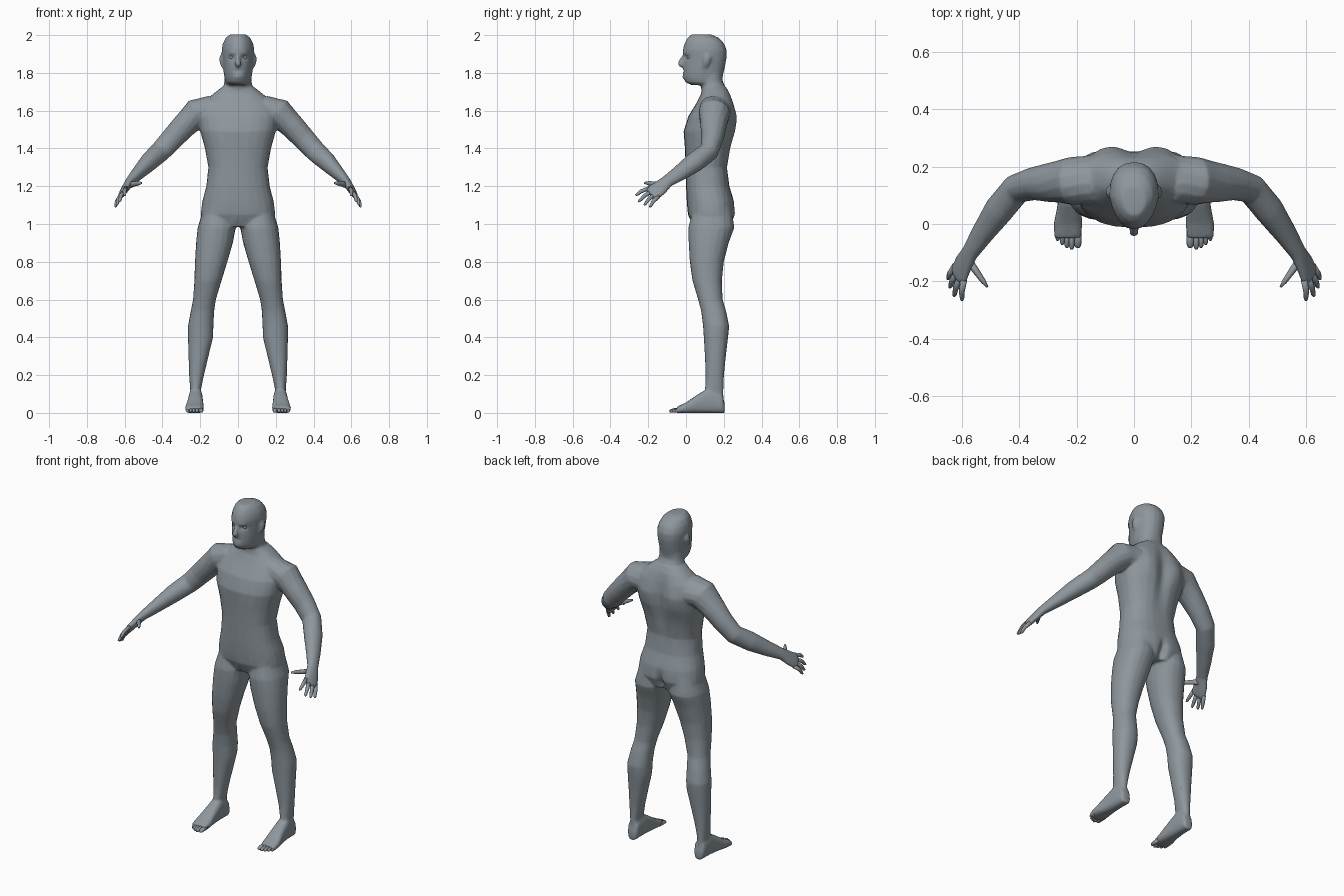
import bpy, bmesh, math
from mathutils import Vector

skin = bpy.data.materials.new("slate_grey")
skin.diffuse_color = (0.27, 0.31, 0.34, 1)
SPREAD = Vector((0.41, 0.69, -0.60))   # direction across the hand


def curve(a, p):
    """Point on a rounded-square outline; p = 2 is a circle."""
    c, s = math.cos(a), math.sin(a)
    return (math.copysign(abs(c) ** (2 / p), c), math.copysign(abs(s) ** (2 / p), s))


def loft(bm, rings):
    """Closed skin over a list of point rings."""
    vs = [[bm.verts.new(p) for p in r] for r in rings]
    n = len(vs[0])
    for a, b in zip(vs, vs[1:]):
        for i in range(n):
            bm.faces.new((a[i], a[(i + 1) % n], b[(i + 1) % n], b[i]))
    bm.faces.new(vs[0])
    bm.faces.new(vs[-1])


def stack(bm, rows, p=2.2, n=20, egg=0.0, s=1):
    """Horizontal sections: z, x min, x max, y front, y back."""
    rings = []
    for z, x0, x1, y0, y1 in rows:
        ring = []
        for i in range(n):
            cx, cy = curve(2 * math.pi * i / n, p)
            w = (x1 - x0) / 2 * (1 - egg * max(0, -cy))
            ring.append((s * ((x0 + x1) / 2 + cx * w), (y0 + y1) / 2 + cy * (y1 - y0) / 2, z))
        rings.append(ring)
    loft(bm, rings)


def tube(bm, rows, s=1, n=14, ref=SPREAD):
    """Limb along a path: x, y, z, radius along ref, radius across."""
    pts = [Vector(r[:3]) for r in rows]
    rings = []
    for i, r in enumerate(rows):
        t = (pts[min(i + 1, len(pts) - 1)] - pts[max(i - 1, 0)]).normalized()
        u = (ref - t * ref.dot(t)).normalized()
        v = t.cross(u)
        ring = []
        for k in range(n):
            a = 2 * math.pi * k / n
            q = pts[i] + u * math.cos(a) * r[3] + v * math.sin(a) * r[4]
            ring.append((s * q.x, q.y, q.z))
        rings.append(ring)
    loft(bm, rings)


def finish(bm, name):
    bmesh.ops.recalc_face_normals(bm, faces=bm.faces)
    me = bpy.data.meshes.new(name)
    bm.to_mesh(me)
    bm.free()
    ob = bpy.data.objects.new(name, me)
    bpy.context.collection.objects.link(ob)
    me.materials.append(skin)
    me.shade_smooth()
    return ob


body = bmesh.new()

# torso
torso = [(.985, .14, .04, .235), (1.05, .198, .01, .262), (1.12, .189, .004, .255),
         (1.2, .168, .0, .23), (1.3, .157, -.002, .22), (1.4, .175, -.006, .238),
         (1.49, .2, -.013, .26), (1.57, .213, .012, .265), (1.64, .19, .055, .252),
         (1.69, .13, .08, .235), (1.725, .085, .085, .215)]
stack(body, [(z, -w, w, a, b) for z, w, a, b in torso], p=2.4, n=24)

# neck and head
stack(body, [(1.62, -.09, .09, .09, .23), (1.7, -.08, .08, .085, .222),
             (1.76, -.072, .072, .07, .194), (1.8, -.07, .07, .07, .195)])
head = [(1.735, .05, .03, .17), (1.75, .067, -.003, .19), (1.78, .073, -.016, .195),
        (1.83, .08, -.016, .206), (1.88, .084, -.012, .215), (1.92, .087, -.018, .216),
        (1.955, .081, -.008, .202), (1.985, .066, .008, .175), (2.004, .042, .03, .13)]
stack(body, [(z, -w, w, a, b) for z, w, a, b in head], p=2.3, egg=.22)

# nose
tube(body, [(0, -.005, 1.895, .008, .01), (0, -.02, 1.87, .011, .014),
            (0, -.03, 1.846, .017, .015), (0, -.022, 1.835, .014, .01)],
     ref=Vector((1, 0, 0)))

for s in (-1, 1):
    # legs
    stack(body, [(1.09, .03, .18, .04, .24), (.98, .012, .214, .012, .256),
                 (.9, .027, .222, .014, .226), (.8, .056, .228, .02, .2),
                 (.7, .087, .231, .034, .19), (.6, .117, .238, .064, .194),
                 (.54, .126, .25, .08, .212), (.46, .13, .265, .09, .229),
                 (.4, .132, .265, .094, .223), (.3, .156, .262, .1, .211),
                 (.2, .18, .259, .104, .201), (.12, .197, .253, .1, .198),
                 (.04, .195, .252, .08, .2)], s=s)
    # feet, as upright sections running from heel to ball
    rings = []
    for y, x, w, h in [(.204, .223, .022, .05), (.19, .223, .034, .1), (.12, .224, .037, .13),
                       (.06, .226, .042, .095), (0, .23, .05, .053), (-.05, .232, .047, .03)]:
        pts = [curve(2 * math.pi * i / 16, 2.8) for i in range(16)]
        rings.append([(s * (x + a * w), y, h / 2 + b * (h / 2 + .002)) for a, b in pts])
    loft(body, rings)
    # arms and palms
    tube(body, [(.14, .155, 1.6, .09, .075), (.22, .15, 1.585, .085, .08),
                (.29, .145, 1.515, .07, .066), (.35, .14, 1.45, .058, .061),
                (.41, .122, 1.385, .052, .056), (.47, .05, 1.33, .055, .05),
                (.53, -.035, 1.268, .044, .036), (.572, -.1, 1.225, .035, .025),
                (.595, -.14, 1.19, .045, .021), (.61, -.175, 1.165, .049, .018),
                (.616, -.19, 1.155, .04, .012)], s=s)
    # ears
    tube(body, [(.078, .1, 1.83, .014, .008), (.086, .108, 1.855, .018, .011),
                (.088, .113, 1.88, .02, .011), (.083, .11, 1.897, .014, .008)],
         s=s, ref=Vector((0, 1, 0)))

ob = finish(body, "body")

# fuse all body parts into one soft skin
m = ob.modifiers.new("fuse", 'REMESH')
m.mode, m.voxel_size, m.use_smooth_shade = 'VOXEL', .0065, True
m = ob.modifiers.new("soften", 'SMOOTH')
m.factor, m.iterations = .5, 5
fused = bpy.data.meshes.new_from_object(ob.evaluated_get(bpy.context.evaluated_depsgraph_get()))
ob.modifiers.clear()
ob.data = fused
if not fused.materials:
    fused.materials.append(skin)

# sculpted dents and swells: centre, reach, shift in y
dents = [((0, .26, 1.5), (.035, .08, .17), -.018),      # spine
         ((0, .26, 1.02), (.022, .08, .06), -.03),      # seat cleft
         ((0, -.02, 1.812), (.024, .02, .004), .006),   # mouth
         ((0, -.02, 1.775), (.02, .02, .012), -.005)]   # chin
for s in (-1, 1):
    dents += [((s * .036, -.01, 1.882), (.017, .03, .011), .013),   # eye socket
              ((s * .034, -.01, 1.905), (.022, .03, .007), -.004),  # brow
              ((s * .1, .26, 1.55), (.05, .06, .08), .012)]         # shoulder blade
for v in fused.vertices:
    p = v.co.copy()
    for c, r, dy in dents:
        e = sum(((p[k] - c[k]) / r[k]) ** 2 for k in range(3))
        if e < 9:
            v.co.y += dy * math.exp(-e)
m = ob.modifiers.new("simplify", 'DECIMATE')
m.ratio = .14
fused.shade_smooth()

for s, side in ((-1, "left"), (1, "right")):
    # fingers and thumb
    bm = bmesh.new()
    knuckle = Vector((.608, -.17, 1.168))
    tips = [(.6, -.267, 1.152), (.628, -.252, 1.118), (.643, -.222, 1.1), (.65, -.192, 1.09)]
    for k, tip in zip((-.036, -.012, .012, .036), tips):
        a, b = knuckle + SPREAD * k, Vector(tip)
        mid = a.lerp(b, .55) + Vector((.004, -.003, .004))
        tube(bm, [(*a, .012, .012), (*mid, .0105, .0105), (*a.lerp(b, .9), .008, .008),
                  (*b, .004, .004)], s=s, n=8)
    tube(bm, [(.578, -.125, 1.205, .018, .014), (.55, -.165, 1.212, .014, .012),
              (.525, -.2, 1.216, .011, .009), (.511, -.22, 1.217, .005, .004)], s=s, n=8)
    finish(bm, side + "_fingers")

    # toes
    bm = bmesh.new()
    for x, y, r in [(.196, -.082, .013), (.217, -.088, .0095), (.234, -.082, .009),
                    (.25, -.072, .0085), (.266, -.058, .008)]:
        tube(bm, [(x, -.02, .016, r, .014), (x, y + .022, .013, r, .011),
                  (x, y + .006, .01, r * .9, .009), (x, y, .008, r * .5, .005)],
             s=s, n=8, ref=Vector((1, 0, 0)))
    finish(bm, side + "_toes")

    # eyeball
    bm = bmesh.new()
    bmesh.ops.create_uvsphere(bm, u_segments=12, v_segments=8, radius=.011)
    bmesh.ops.translate(bm, verts=bm.verts, vec=(s * .036, .016, 1.882))
    finish(bm, side + "_eye")
